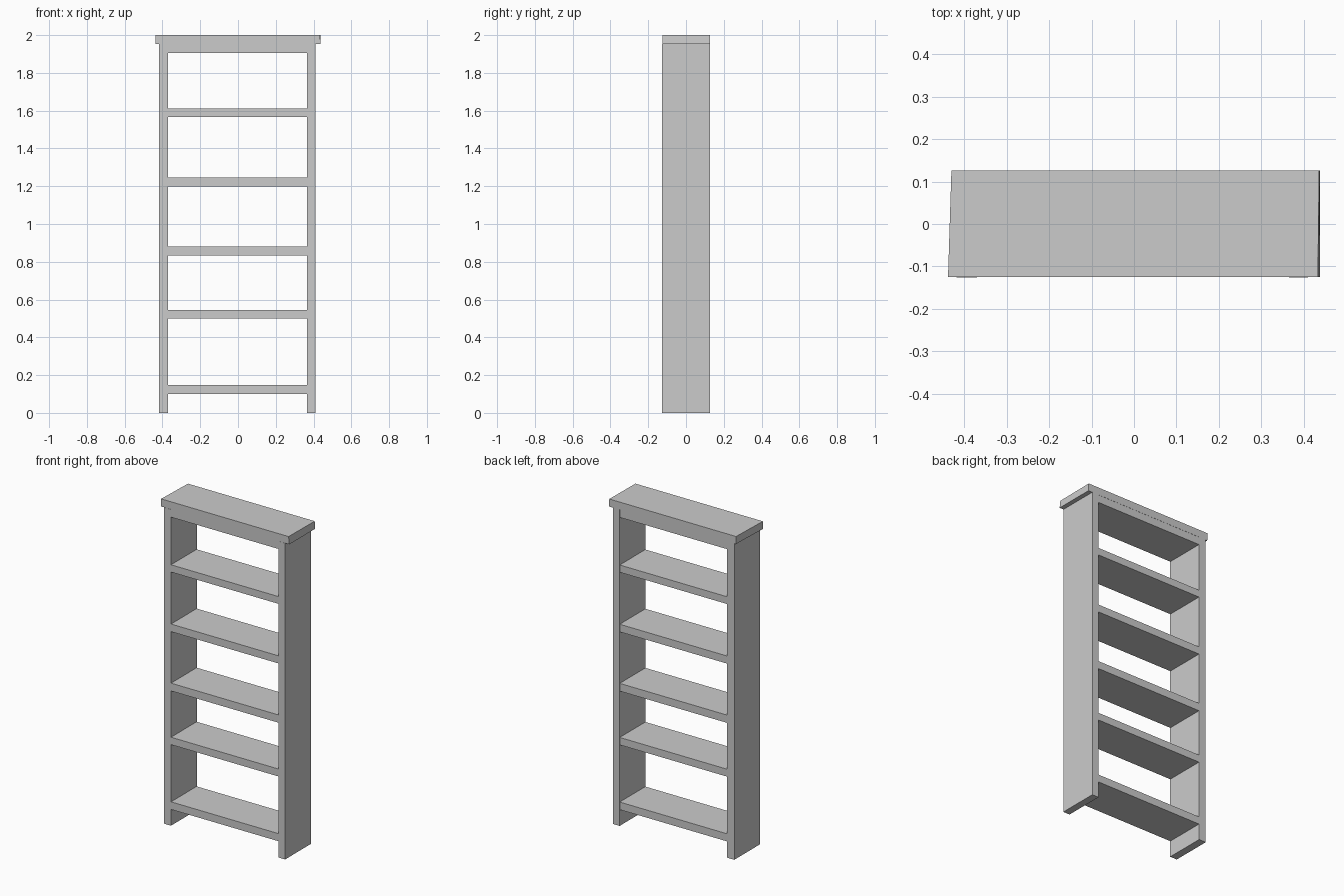
import bpy, bmesh

if "Cube" in bpy.data.objects:
    bpy.data.objects.remove(bpy.data.objects["Cube"])

D = 0.126  # half depth of the bookcase


def board(name, bottom, top, z0, z1):
    """Six-sided board from a bottom and a top outline (four xy corners each)."""
    bm = bmesh.new()
    lo = [bm.verts.new((x, y, z0)) for x, y in bottom]
    hi = [bm.verts.new((x, y, z1)) for x, y in top]
    bm.faces.new(lo[::-1])
    bm.faces.new(hi)
    for i in range(4):
        j = (i + 1) % 4
        bm.faces.new((lo[i], lo[j], hi[j], hi[i]))
    mesh = bpy.data.meshes.new(name)
    bm.to_mesh(mesh)
    bm.free()
    obj = bpy.data.objects.new(name, mesh)
    bpy.context.collection.objects.link(obj)
    return obj


def rect(x0, x1, y0=-D, y1=D):
    return [(x0, y0), (x1, y0), (x1, y1), (x0, y1)]


# Upright side panels
board("left_side", rect(-0.418, -0.37), rect(-0.418, -0.37), 0, 1.953)
board("right_side", rect(0.365, 0.41), rect(0.365, 0.41), 0, 1.953)

# Shelves, open at front and back
shelf = rect(-0.37, 0.365, -D + 0.001, D - 0.001)
for i, (z0, z1) in enumerate([(0.10, 0.147), (0.50, 0.546), (0.832, 0.88),
                              (1.198, 1.245), (1.566, 1.611)]):
    board(f"shelf_{i + 1}", shelf, shelf, z0, z1)

# Header board under the cap
board("header", shelf, shelf, 1.905, 1.953)

# Overhanging cap with slightly skewed ends
board("top_cap",
      [(-0.438, -D + 0.001), (0.438, -D + 0.001), (0.438, D), (-0.429, D)],
      [(-0.438, -D + 0.001), (0.433, -D + 0.001), (0.436, D), (-0.43, D)],
      1.953, 2.0)
